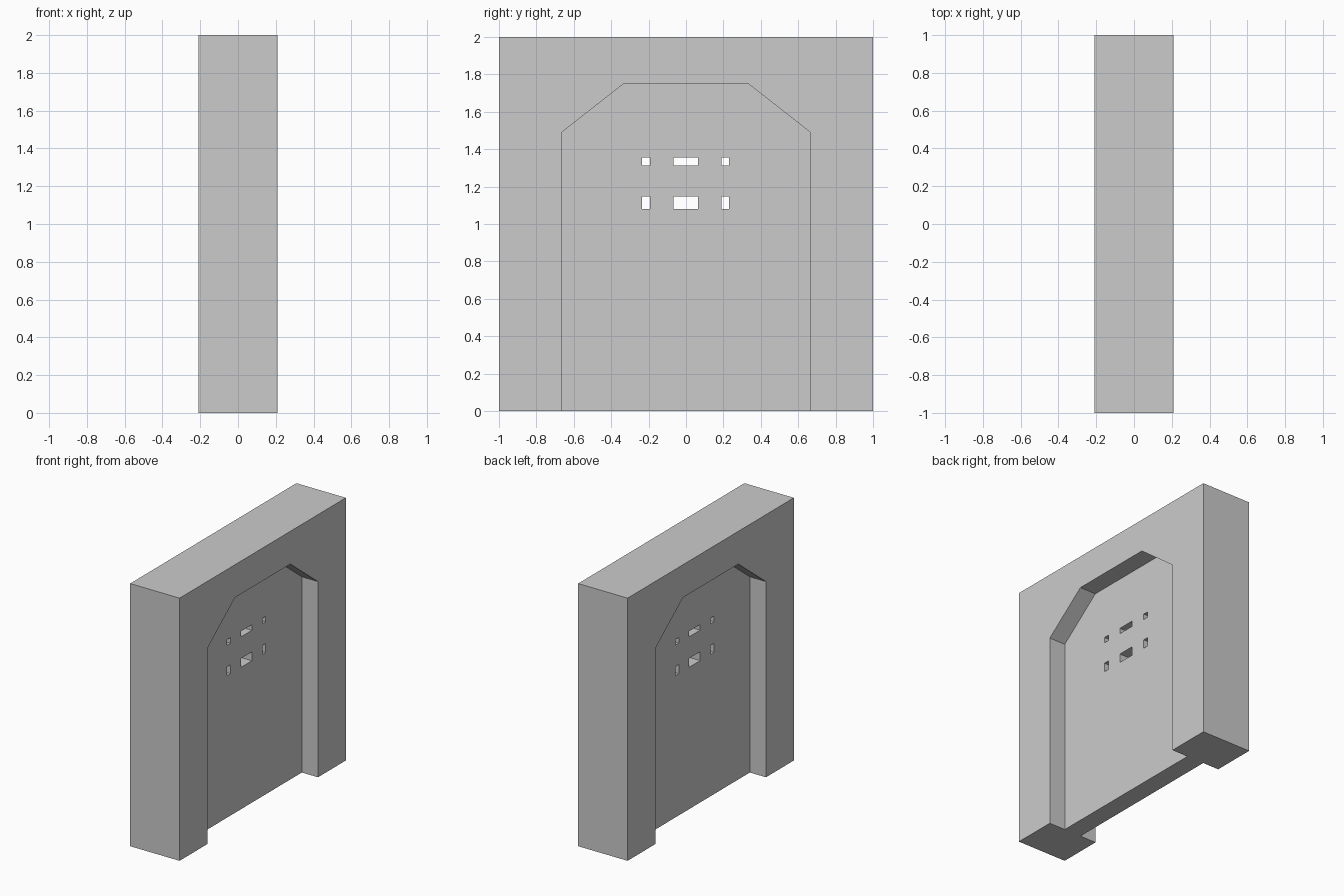
import bpy, bmesh

if "Cube" in bpy.data.objects:
    bpy.data.objects.remove(bpy.data.objects["Cube"])

WALL_X, DOOR_X = 0.208, 0.072   # half thicknesses
ARCH = [(-0.665, 0), (-0.665, 1.49), (-0.333, 1.75),
        (0.333, 1.75), (0.665, 1.49), (0.665, 0)]


def add_prism(bm, profile, half):
    """Extrude a (y, z) outline through x."""
    face = bm.faces.new([bm.verts.new((-half, y, z)) for y, z in profile])
    res = bmesh.ops.extrude_face_region(bm, geom=[face])
    verts = [g for g in res["geom"] if isinstance(g, bmesh.types.BMVert)]
    bmesh.ops.translate(bm, verts=verts, vec=(2 * half, 0, 0))


def make_object(name, profiles, half):
    bm = bmesh.new()
    for p in profiles:
        add_prism(bm, p, half)
    bmesh.ops.recalc_face_normals(bm, faces=bm.faces)
    mesh = bpy.data.meshes.new(name)
    bm.to_mesh(mesh)
    bm.free()
    ob = bpy.data.objects.new(name, mesh)
    bpy.context.collection.objects.link(ob)
    return ob


# Wall with the chamfered doorway cut out of its outline
make_object("wall_frame", [[(-1, 0), (-1, 2), (1, 2), (1, 0)] + ARCH[::-1]], WALL_X)

# Recessed door slab
door = make_object("door_panel", [ARCH], DOOR_X)

# Two rows of small windows through the door
columns = [(-0.235, -0.193), (-0.068, 0.065), (0.19, 0.23)]
rows = [(1.08, 1.148), (1.312, 1.355)]
windows = [[(y0, z0), (y0, z1), (y1, z1), (y1, z0)]
           for y0, y1 in columns for z0, z1 in rows]
cutter = make_object("window_cutter", windows, 0.15)
cutter.hide_render = True

cut = door.modifiers.new("windows", 'BOOLEAN')
cut.operation = 'DIFFERENCE'
cut.solver = 'EXACT'
cut.object = cutter
bpy.context.view_layer.objects.active = door
bpy.ops.object.modifier_apply(modifier=cut.name)
bpy.data.objects.remove(cutter, do_unlink=True)
